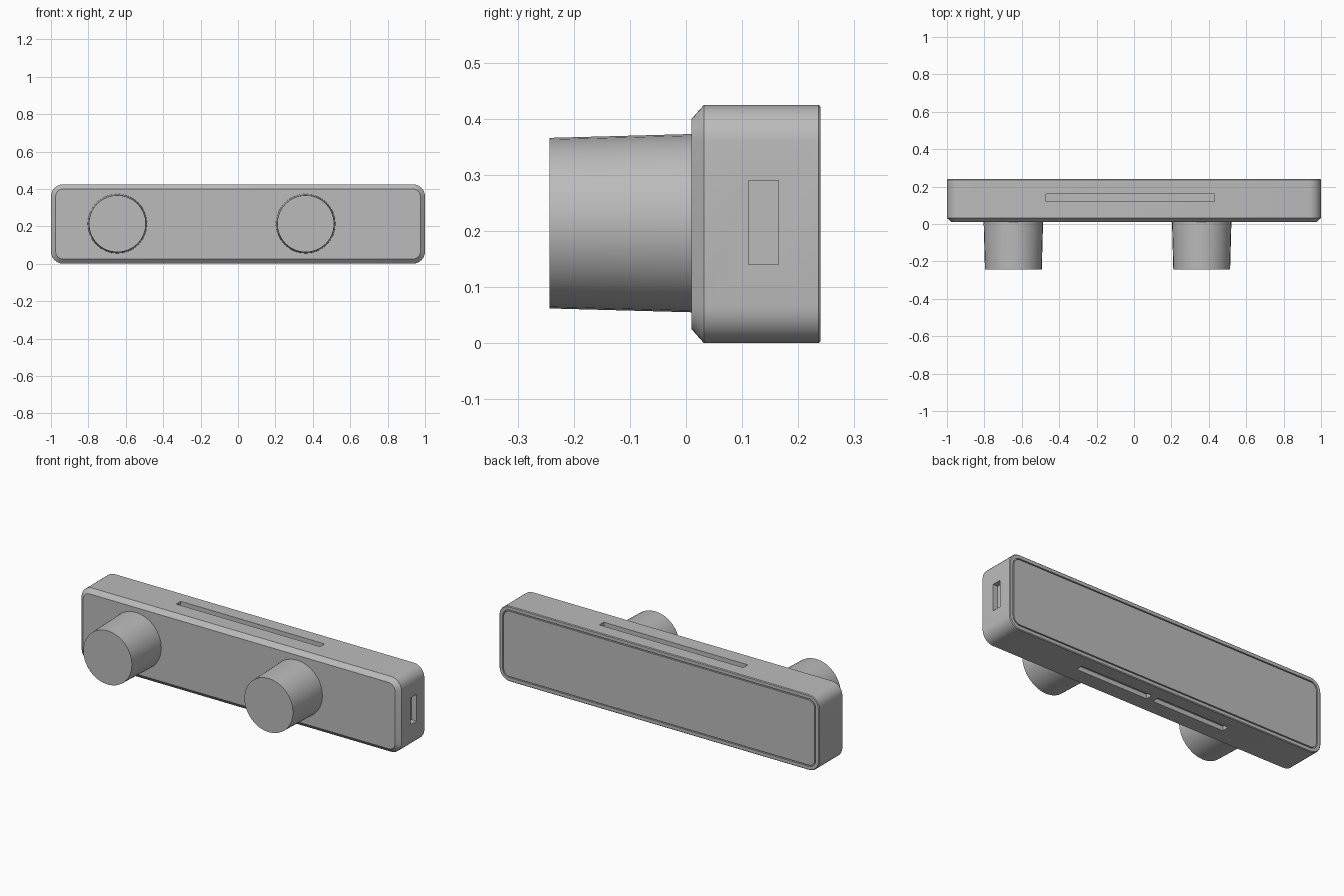
import bpy, bmesh, math
from mathutils import Matrix, Vector

cube = bpy.data.objects.get("Cube")
if cube:
    bpy.data.objects.remove(cube, do_unlink=True)

grey = bpy.data.materials.new("plain grey")
grey.use_nodes = True
colour = (0.5, 0.5, 0.5, 1)
grey.diffuse_color = colour
grey.node_tree.nodes["Principled BSDF"].inputs["Base Color"].default_value = colour

HALF_W, HEIGHT, FRONT, BACK = 1.0, 0.425, 0.01, 0.24
MID_Z = HEIGHT / 2


def add_object(name, bm):
    bmesh.ops.recalc_face_normals(bm, faces=bm.faces)
    mesh = bpy.data.meshes.new(name)
    bm.to_mesh(mesh)
    bm.free()
    mesh.materials.append(grey)
    obj = bpy.data.objects.new(name, mesh)
    bpy.context.collection.objects.link(obj)
    return obj


def smooth(obj):
    bpy.ops.object.select_all(action='DESELECT')
    obj.select_set(True)
    bpy.context.view_layer.objects.active = obj
    bpy.ops.object.shade_smooth_by_angle(angle=math.radians(30))


def rounded_ring(bm, y, inset, radius=0.065, steps=6):
    """Rounded rectangle of vertices in the XZ plane."""
    r = radius - inset
    cx, cz = HALF_W - radius, MID_Z - radius
    ring = []
    for q, (sx, sz) in enumerate([(1, 1), (-1, 1), (-1, -1), (1, -1)]):
        for i in range(steps + 1):
            a = (q + i / steps) * math.pi / 2
            ring.append(bm.verts.new((sx * cx + r * math.cos(a), y,
                                      MID_Z + sz * cz + r * math.sin(a))))
    return ring


# Housing: chamfered front, rounded sides, thin groove around the back panel
bm = bmesh.new()
sections = [(FRONT, 0.025), (FRONT + 0.022, 0), (BACK - 0.004, 0), (BACK, 0.004),
            (BACK, 0.022), (BACK - 0.01, 0.022), (BACK - 0.01, 0.028), (BACK, 0.028)]
rings = [rounded_ring(bm, y, inset) for y, inset in sections]
for a, b in zip(rings, rings[1:]):
    for i in range(len(a)):
        j = (i + 1) % len(a)
        bm.faces.new((a[i], a[j], b[j], b[i]))
bm.faces.new(rings[0])
bm.faces.new(rings[-1])
housing = add_object("housing", bm)

# Recesses: side port, long top slot and two bottom slots
recesses = [((1.0, 0.138, 0.215), (0.06, 0.054, 0.15)),
            ((-0.02, 0.14, HEIGHT), (0.9, 0.04, 0.05)),
            ((0.245, 0.14, 0), (0.45, 0.04, 0.05)),
            ((-0.245, 0.14, 0), (0.45, 0.04, 0.05))]
for centre, size in recesses:
    bm = bmesh.new()
    bmesh.ops.create_cube(bm, size=1, matrix=Matrix.LocRotScale(Vector(centre), None, Vector(size)))
    cutter = add_object("recess_cutter", bm)
    cutter.hide_render = True
    cut = housing.modifiers.new("recess", 'BOOLEAN')
    cut.operation, cut.solver, cut.object = 'DIFFERENCE', 'EXACT', cutter
    bpy.context.view_layer.objects.active = housing
    bpy.ops.object.modifier_apply(modifier=cut.name)
    bpy.data.objects.remove(cutter, do_unlink=True)
smooth(housing)

# Knobs: slightly tapered cylinders seated in the front face
for name, x in (("right_knob", -0.645), ("left_knob", 0.362)):
    bm = bmesh.new()
    place = Matrix.Translation((x, -0.114, 0.214)) @ Matrix.Rotation(math.pi / 2, 4, 'X')
    bmesh.ops.create_cone(bm, cap_ends=True, segments=32, radius1=0.159, radius2=0.152,
                          depth=0.258, matrix=place)
    smooth(add_object(name, bm))
